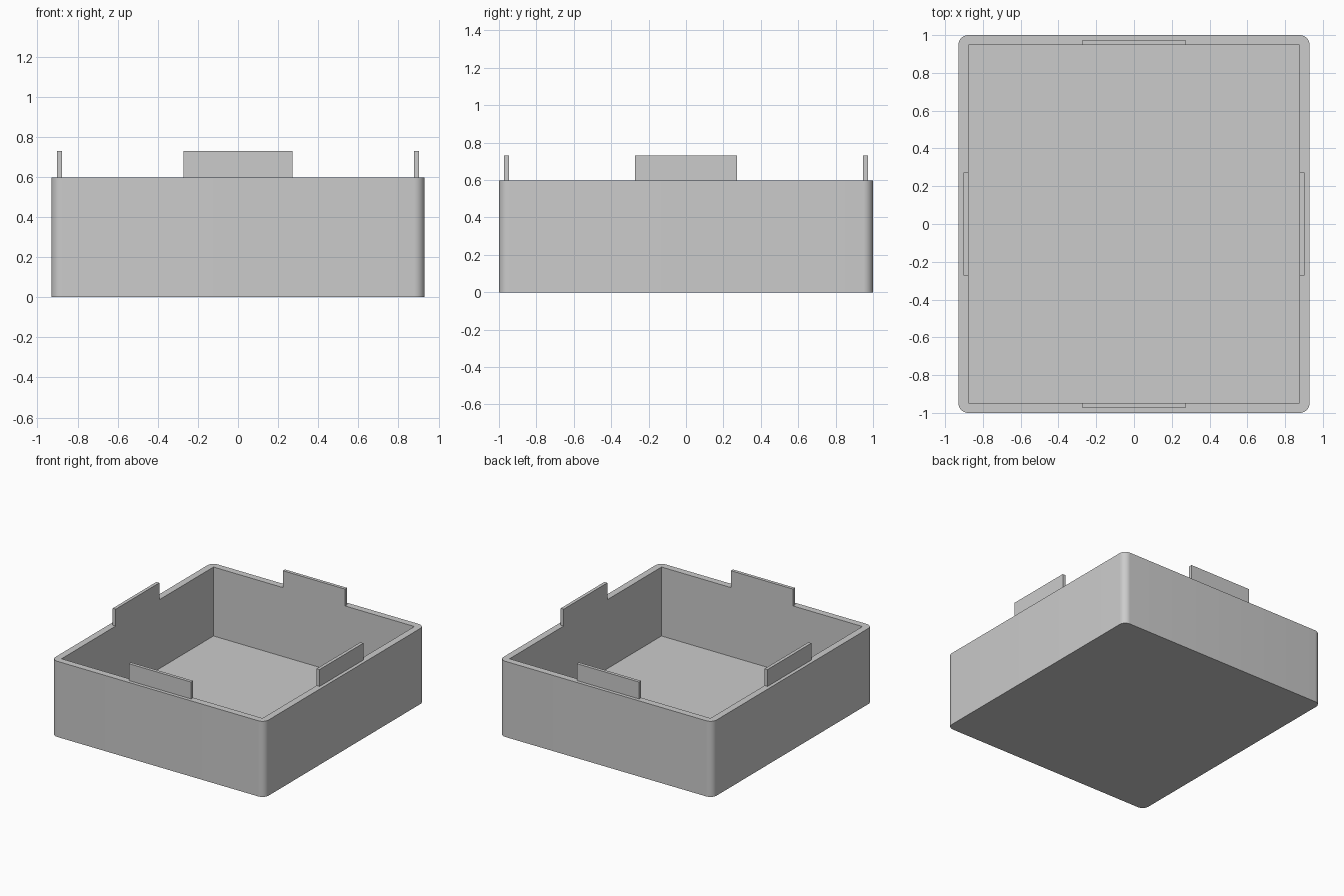
import bpy
import bmesh
from mathutils import Matrix, Vector

if "Cube" in bpy.data.objects:
    bpy.data.objects.remove(bpy.data.objects["Cube"])

HALF_X, HALF_Y, HEIGHT = 0.93, 1.0, 0.597
WALL = 0.053
TAB_HALF, TAB_THICK, TAB_TOP = 0.272, 0.026, 0.73

grey = bpy.data.materials.new("plain_grey")
grey.use_nodes = True
colour = (0.6, 0.6, 0.6, 1)
grey.diffuse_color = colour
grey.node_tree.nodes["Principled BSDF"].inputs["Base Color"].default_value = colour


def box(name, low, high, corner=0):
    """Box between two corners, with optional rounding of its upright edges."""
    low, high = Vector(low), Vector(high)
    bm = bmesh.new()
    bmesh.ops.create_cube(bm, size=1, matrix=Matrix.Translation((low + high) / 2)
                          @ Matrix.Diagonal((*(high - low), 1)))
    if corner:
        upright = [e for e in bm.edges
                   if abs(e.verts[0].co.z - e.verts[1].co.z) > 0.1]
        bmesh.ops.bevel(bm, geom=upright, offset=corner, segments=10,
                        profile=0.5, affect='EDGES')
    mesh = bpy.data.meshes.new(name)
    bm.to_mesh(mesh)
    bm.free()
    mesh.materials.append(grey)
    obj = bpy.data.objects.new(name, mesh)
    bpy.context.collection.objects.link(obj)
    return obj


# Open tray: rounded outside, square-cornered hollow inside
in_x, in_y = HALF_X - WALL, HALF_Y - WALL
tray = box("tray", (-HALF_X, -HALF_Y, 0), (HALF_X, HALF_Y, HEIGHT), WALL)
hollow = box("hollow_cutter", (-in_x, -in_y, WALL), (in_x, in_y, 1))
hollow.hide_render = True
cut = tray.modifiers.new("hollow", 'BOOLEAN')
cut.operation, cut.solver, cut.object = 'DIFFERENCE', 'EXACT', hollow
bpy.context.view_layer.objects.active = tray
tray.select_set(True)
bpy.ops.object.modifier_apply(modifier=cut.name)
bpy.data.objects.remove(hollow)
bpy.ops.object.shade_smooth_by_angle()

# Locating tabs on the rim, flush with the inner walls
for side, name in ((-1, "right"), (1, "left")):
    a, b = sorted((side * in_x, side * (in_x + TAB_THICK)))
    box(name + "_tab", (a, -TAB_HALF, HEIGHT), (b, TAB_HALF, TAB_TOP))
for side, name in ((-1, "front"), (1, "back")):
    a, b = sorted((side * in_y, side * (in_y + TAB_THICK)))
    box(name + "_tab", (-TAB_HALF, a, HEIGHT), (TAB_HALF, b, TAB_TOP))
